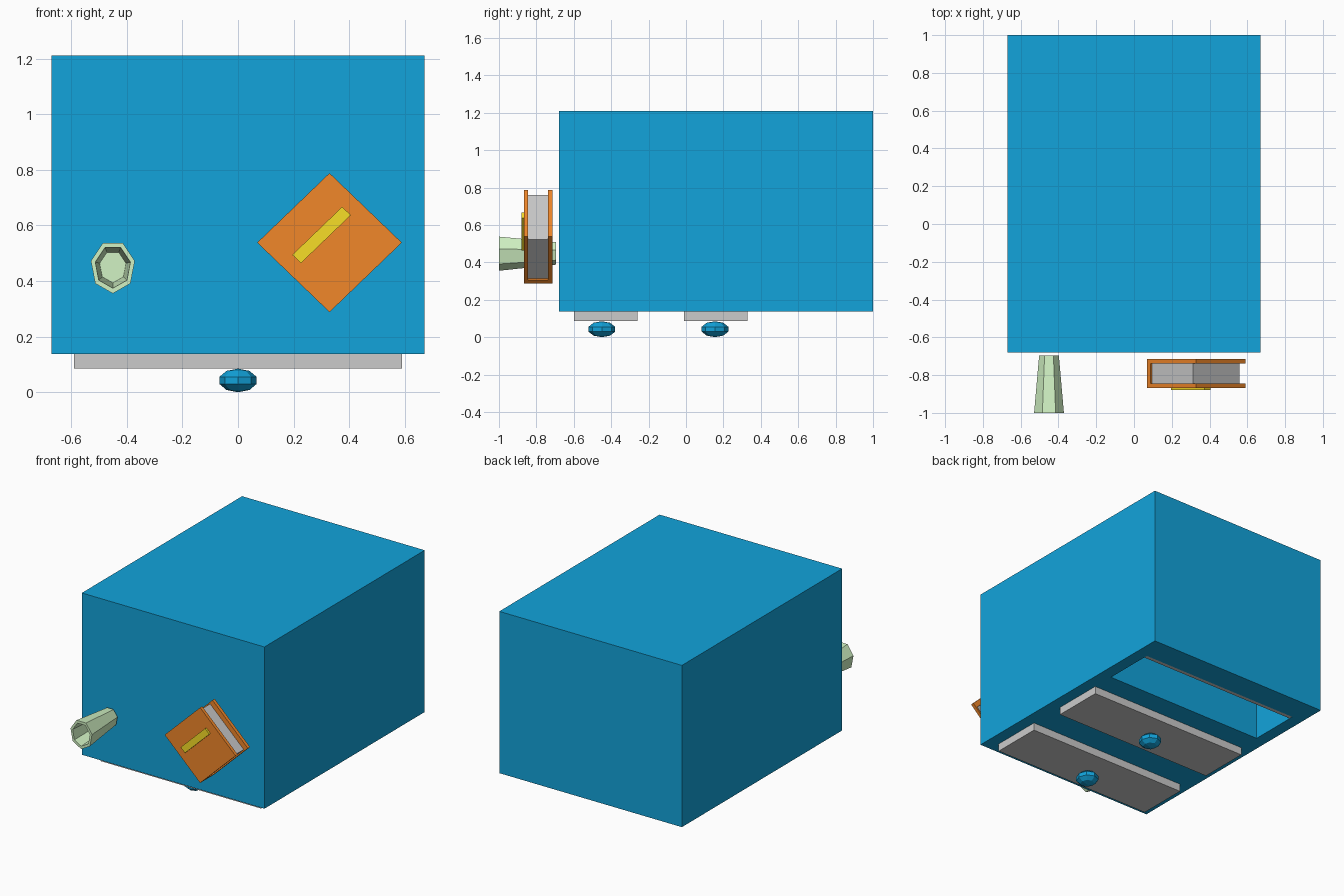
import bpy, bmesh
from math import sin, cos, tau, pi
from mathutils import Matrix, Vector

if "Cube" in bpy.data.objects:
    bpy.data.objects.remove(bpy.data.objects["Cube"])


def material(name, rgb):
    m = bpy.data.materials.new(name)
    m.diffuse_color = (*rgb, 1)
    m.use_nodes = True
    m.node_tree.nodes["Principled BSDF"].inputs["Base Color"].default_value = m.diffuse_color
    return m


BLUE = material("blue_paint", (0.006, 0.37, 0.71))
GREEN = material("pale_green", (0.64, 0.89, 0.55))
ORANGE = material("orange_cover", (0.88, 0.243, 0.023))
YELLOW = material("yellow_label", (0.93, 0.73, 0.02))


def finish(name, bm, mat=None):
    bmesh.ops.recalc_face_normals(bm, faces=bm.faces)
    me = bpy.data.meshes.new(name)
    bm.to_mesh(me)
    bm.free()
    ob = bpy.data.objects.new(name, me)
    bpy.context.collection.objects.link(ob)
    if mat:
        me.materials.append(mat)
    return ob


def box(name, lo, hi, mat=None, frame=Matrix()):
    lo, hi = Vector(lo), Vector(hi)
    bm = bmesh.new()
    bmesh.ops.create_cube(bm, size=1)
    place = Matrix.Translation((lo + hi) / 2) @ Matrix.Diagonal((*(hi - lo), 1))
    bmesh.ops.transform(bm, matrix=frame @ place, verts=bm.verts)
    return finish(name, bm, mat)


# Cabinet lying on its back, with an open shelf in the underside
cabinet = box("cabinet", (-0.67, -0.68, 0.137), (0.67, 1.0, 1.21), BLUE)
cutter = box("shelf_cutter", (-0.588, 0.48, 0.0), (0.588, 0.825, 1.08), BLUE)
cutter.hide_render = True
cutter.hide_viewport = True
cut = cabinet.modifiers.new("shelf_opening", "BOOLEAN")
cut.operation = "DIFFERENCE"
cut.solver = "EXACT"
cut.object = cutter
box("shelf_floor", (-0.588, 0.797, 0.139), (0.588, 0.83, 1.07))

# Drawer fronts with faceted knobs
for i, (y0, knob_y) in enumerate(((-0.60, -0.45), (-0.01, 0.155))):
    box(f"drawer_front_{i + 1}", (-0.59, y0, 0.086), (0.59, y0 + 0.34, 0.15))
    bm = bmesh.new()
    bmesh.ops.create_uvsphere(bm, u_segments=8, v_segments=5, radius=1)
    bmesh.ops.transform(bm, verts=bm.verts,
                        matrix=Matrix.Translation((0, knob_y, 0.0425))
                        @ Matrix.Diagonal((0.07, 0.075, 0.0425, 1)))
    finish(f"drawer_knob_{i + 1}", bm, BLUE)

# Seven-sided hollow cup: outer base, outer rim, inner rim, inner floor
bm = bmesh.new()
rings = []
for y, s in ((-0.695, 0.66), (-1.0, 1.0), (-1.0, 0.80), (-0.74, 0.60)):
    rings.append([bm.verts.new((-0.45 + 0.081 * s * cos(k * tau / 7 - pi / 2), y,
                                0.451 + 0.096 * s * sin(k * tau / 7 - pi / 2)))
                  for k in range(7)])
for a, b in zip(rings, rings[1:]):
    for k in range(7):
        j = (k + 1) % 7
        bm.faces.new((a[k], a[j], b[j], b[k]))
bm.faces.new(rings[0])
bm.faces.new(rings[-1])
finish("cup", bm, GREEN)

# Book turned 45 degrees: local axes are width, height, thickness (world y)
turn = Matrix(((0.13, -0.13, 0, 0.329),
               (0, 0, 1, 0),
               (0.125, 0.125, 0, 0.538),
               (0, 0, 0, 1)))
box("book_front_cover", (-1, -1, -0.867), (1, 1, -0.845), ORANGE, turn)
box("book_back_cover", (-1, -1, -0.738), (1, 1, -0.715), ORANGE, turn)
box("book_spine", (-1, -1, -0.845), (-0.85, 1, -0.738), ORANGE, turn)
box("book_pages", (-0.85, -0.95, -0.845), (0.82, 0.95, -0.738), None, turn)
box("book_label", (-0.69, 0.10, -0.88), (0.69, 0.34, -0.867), YELLOW, turn)
